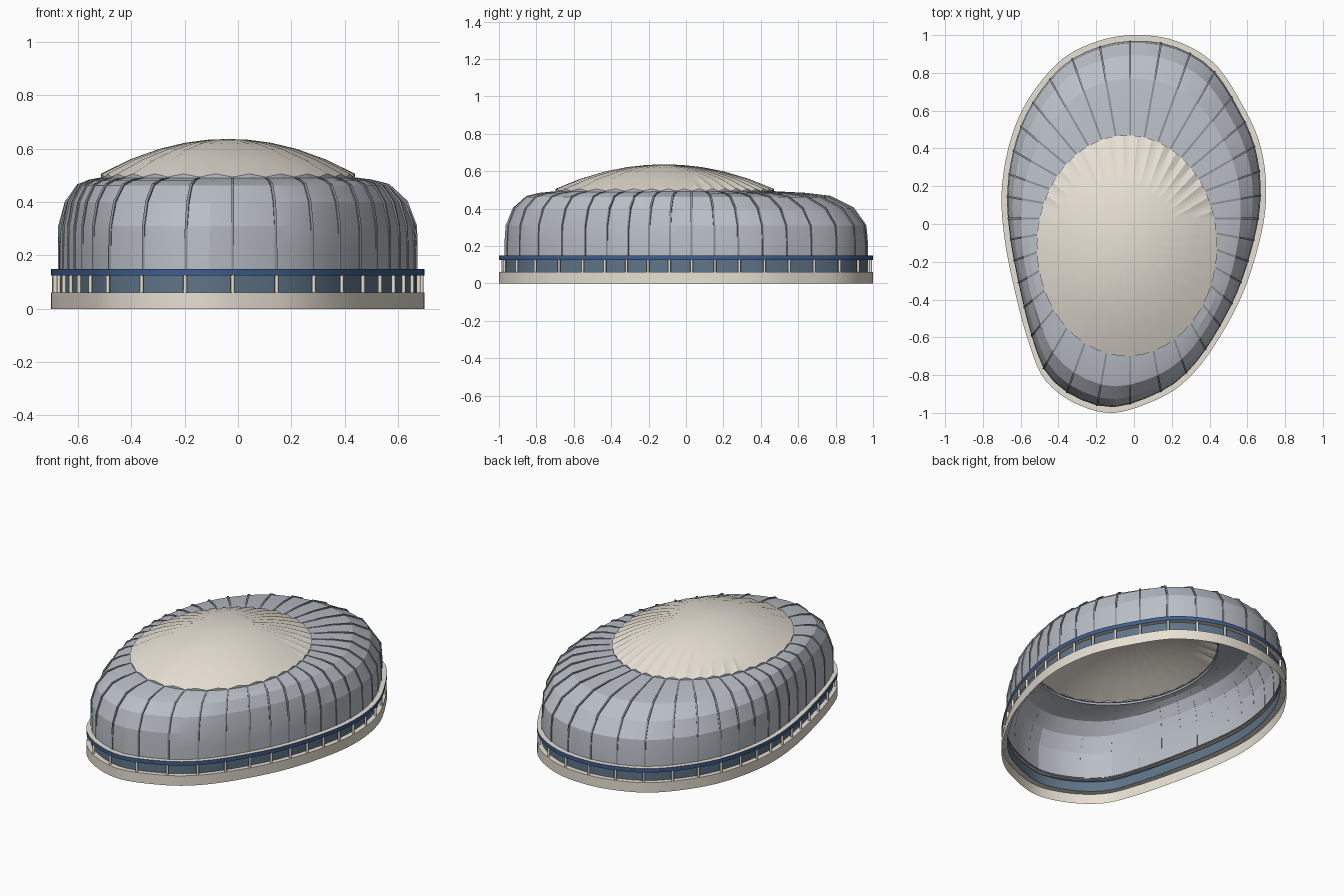
import bpy, bmesh, math
from mathutils import Vector

if "Cube" in bpy.data.objects:
    bpy.data.objects.remove(bpy.data.objects["Cube"])

CX, CY = -0.02, 0.03          # hub that all ribs radiate from
BAYS = 36
TAU = 2 * math.pi


def mat(name, rgb):
    m = bpy.data.materials.new(name)
    m.diffuse_color = (*rgb, 1)
    m.use_nodes = True
    m.node_tree.nodes["Principled BSDF"].inputs["Base Color"].default_value = m.diffuse_color
    return m


CREAM = mat("cream stone", (0.80, 0.75, 0.66))
GREY = mat("grey metal", (0.49, 0.52, 0.57))
RIB = mat("rib grey", (0.27, 0.29, 0.32))
BLUE = mat("blue trim", (0.05, 0.11, 0.26))
GLASS = mat("slate glass", (0.115, 0.18, 0.25))

# Egg-shaped plan, counter-clockwise
PLAN = [(0.70, 0.18), (0.67, 0.41), (0.585, 0.61), (0.43, 0.845), (0.22, 0.97),
        (0.0, 1.0), (-0.20, 0.965), (-0.39, 0.865), (-0.56, 0.66), (-0.655, 0.44),
        (-0.70, 0.18), (-0.685, -0.08), (-0.625, -0.38), (-0.555, -0.635),
        (-0.475, -0.82), (-0.32, -0.945), (-0.11, -1.0), (0.13, -0.925),
        (0.285, -0.82), (0.425, -0.645), (0.575, -0.37), (0.672, -0.06)]


def dense_plan():
    out, n = [], len(PLAN)
    for i in range(n):
        p0, p1, p2, p3 = (Vector(PLAN[(i + k) % n]) for k in (-1, 0, 1, 2))
        for s in range(20):
            t = s / 20
            p = 0.5 * (2 * p1 + (p2 - p0) * t + (2 * p0 - 5 * p1 + 4 * p2 - p3) * t * t
                       + (3 * p1 - p0 - 3 * p2 + p3) * t ** 3)
            out.append((math.atan2(p.y - CY, p.x - CX) % TAU,
                        math.hypot(p.x - CX, p.y - CY)))
    out.sort()
    return [(out[-1][0] - TAU, out[-1][1])] + out + [(out[0][0] + TAU, out[0][1])]


DENSE = dense_plan()


def plan_r(a):
    a %= TAU
    for (a0, r0), (a1, r1) in zip(DENSE, DENSE[1:]):
        if a0 <= a <= a1:
            return r0 + (r1 - r0) * (a - a0) / max(a1 - a0, 1e-9)


# Dome rim ellipse, met by a ray from the hub
DX, DY, RX, RY = -0.0375, -0.115, 0.4775, 0.585


def rim_r(a):
    ux, uy = math.cos(a) / RX, math.sin(a) / RY
    ox, oy = (CX - DX) / RX, (CY - DY) / RY
    A, B, C = ux * ux + uy * uy, ux * ox + uy * oy, ox * ox + oy * oy - 1
    return (-B + math.sqrt(B * B - A * C)) / A


def polar(a, r, z):
    return Vector((CX + r * math.cos(a), CY + r * math.sin(a), z))


def finish(name, bm, mats, smooth=None):
    me = bpy.data.meshes.new(name)
    bm.to_mesh(me)
    bm.free()
    for m in mats:
        me.materials.append(m)
    ob = bpy.data.objects.new(name, me)
    bpy.context.collection.objects.link(ob)
    if smooth:
        bpy.context.view_layer.objects.active = ob
        ob.select_set(True)
        bpy.ops.object.shade_smooth_by_angle(angle=math.radians(smooth))
        ob.select_set(False)
    return ob


def loft(name, rings, mats, smooth=None, rule=None):
    """Bridge matching rings of points, bottom to top."""
    bm = bmesh.new()
    vs = [[bm.verts.new(p) for p in ring] for ring in rings]
    n = len(rings[0])
    for k, (lo, hi) in enumerate(zip(vs, vs[1:])):
        for i in range(n):
            j = (i + 1) % n
            f = bm.faces.new((lo[i], lo[j], hi[j], hi[i]))
            if rule:
                f.material_index = rule(k)
    bmesh.ops.remove_doubles(bm, verts=bm.verts[:], dist=1e-5)
    return finish(name, bm, mats, smooth)


def hoop(name, steps, mats, rule=None):
    """Plan-shaped band through (inset, height) steps."""
    rings = [[polar(TAU * i / 144, plan_r(TAU * i / 144) - inset, z) for i in range(144)]
             for inset, z in steps]
    return loft(name, rings, mats, 30, rule)


# Open base ring, glass band and blue-edged ledge
hoop("base_ring", [(0, 0), (0, 0.062), (0.036, 0.062)], [CREAM])
hoop("window_band", [(0.03, 0.062), (0.03, 0.125)], [GLASS])
hoop("ledge", [(0.036, 0.125), (0, 0.125), (0, 0.15), (0.036, 0.15)], [CREAM, BLUE],
     rule=lambda k: 1 if k == 1 else 0)

# Shell wall: (share of the way to the dome rim, height, rib height)
PROFILE = [(0, 0.145, 0.003), (0, 0.225, 0.003), (0.02, 0.31, 0.006),
           (0.15, 0.40, 0.008), (0.39, 0.462, 0.007), (0.65, 0.481, 0.004),
           (1.0, 0.492, 0.002)]


def shell_point(a, t, z):
    r0, r1 = plan_r(a) - 0.03, rim_r(a) - 0.01
    return polar(a, r0 + (r1 - r0) * t, z)


ANG = [TAU * i / (BAYS * 2) for i in range(BAYS * 2)]
loft("shell_wall", [[shell_point(a, t, z) for a in ANG] for t, z, _ in PROFILE],
     [GREY], smooth=14)


# Ribs over the shell, one at each bay
def ribs():
    bm = bmesh.new()
    for b in range(BAYS):
        a = TAU * b / BAYS
        out = Vector((math.cos(a), math.sin(a), 0))
        side = Vector((-math.sin(a), math.cos(a), 0)) * 0.005
        pts = [shell_point(a, t, z) for t, z, _ in PROFILE]
        rows = []
        for i, p in enumerate(pts):
            d = (pts[min(i + 1, len(pts) - 1)] - pts[max(i - 1, 0)]).normalized()
            nrm = out * d.z + Vector((0, 0, 1)) * -d.dot(out)
            h = PROFILE[i][2]
            rows.append([bm.verts.new(q) for q in
                         (p - side, p - side + nrm * h,
                          p + side + nrm * h, p + side)])
        for r0, r1 in zip(rows, rows[1:]):
            for k in range(3):
                bm.faces.new((r0[k], r1[k], r1[k + 1], r0[k + 1]))
    bmesh.ops.recalc_face_normals(bm, faces=bm.faces[:])
    finish("shell_ribs", bm, [RIB])


ribs()


# Columns in front of the glass
def columns():
    bm = bmesh.new()
    for b in range(BAYS):
        a = TAU * b / BAYS
        c = polar(a, plan_r(a) - 0.012, 0.0935)
        ring = bmesh.ops.create_cone(bm, segments=8, radius1=0.0075,
                                     radius2=0.0075, depth=0.064)["verts"]
        bmesh.ops.translate(bm, verts=ring, vec=c)
    finish("columns", bm, [CREAM], 50)


columns()


# Pleated dome with a scalloped rim
def dome_ring(s):
    ring = []
    for i, a in enumerate(ANG):
        rim = polar(a, rim_r(a), 0)
        z = 0.637 - 0.137 * s ** 2 + (0.006 if i % 2 else -0.006) * s ** 1.4
        ring.append(Vector((DX + (rim.x - DX) * s, DY + (rim.y - DY) * s, z)))
    return ring


loft("dome_roof", [dome_ring(s) for s in (1, 0.77, 0.54, 0.34, 0.16, 0)], [CREAM], smooth=30)
edge = dome_ring(0.997)
loft("dome_skirt", [[Vector((p.x, p.y, 0.478)) for p in edge], edge], [GREY])
